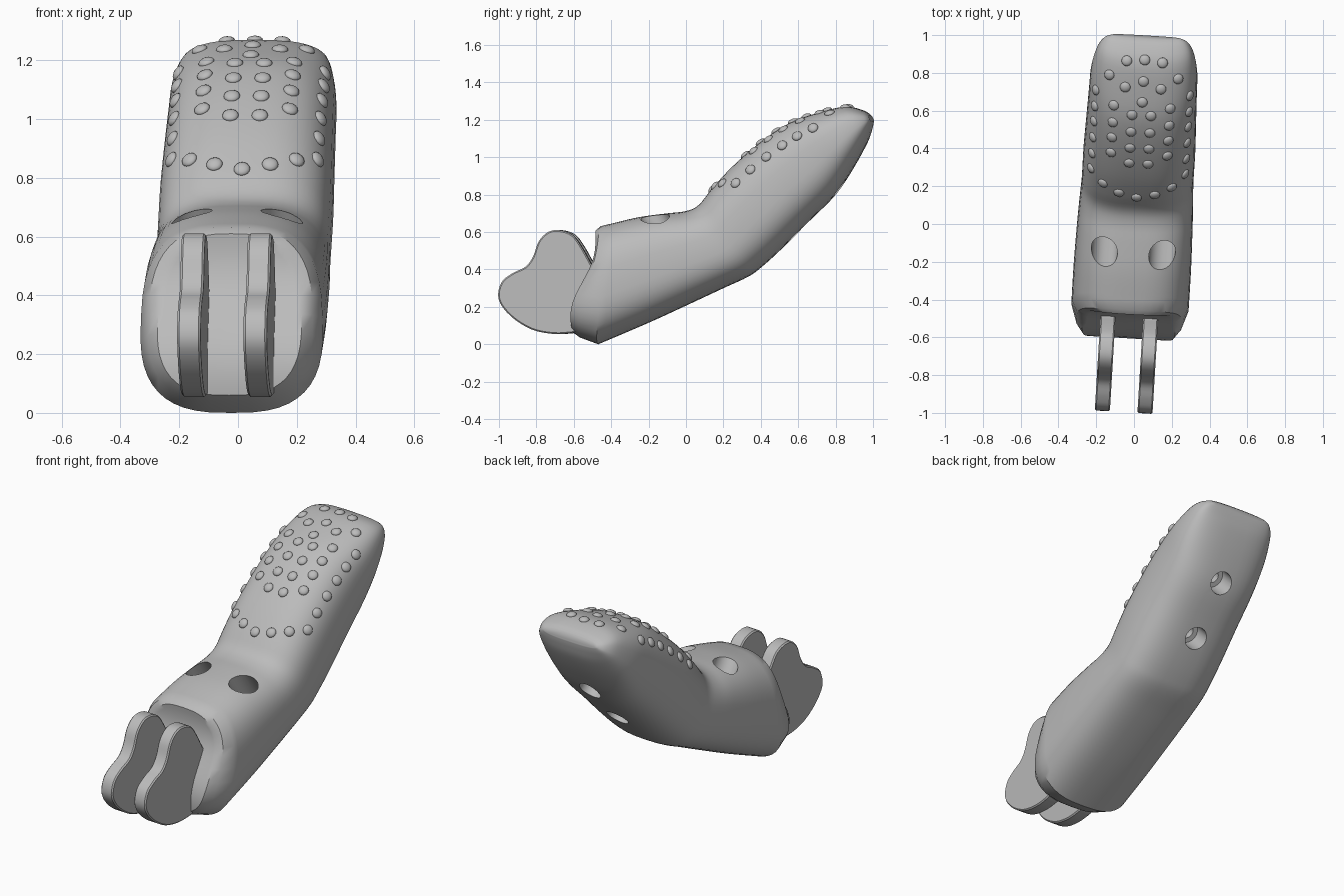
import bpy, bmesh, math
from mathutils import Vector, Matrix
from mathutils.bvhtree import BVHTree

cube = bpy.data.objects.get("Cube")
if cube:
    bpy.data.objects.remove(cube)

grey = bpy.data.materials.new("mid_grey")
grey.use_nodes = True
grey.diffuse_color = (0.5, 0.5, 0.5, 1)
grey.node_tree.nodes["Principled BSDF"].inputs["Base Color"].default_value = (0.5, 0.5, 0.5, 1)

# The whole part is turned slightly about the vertical axis
PLACE = Matrix.Translation((0.005, 0, 0)) @ Matrix.Rotation(-0.06, 4, "Z")
SIDES = 48


def add_object(name, bm):
    bmesh.ops.recalc_face_normals(bm, faces=bm.faces)
    mesh = bpy.data.meshes.new(name)
    bm.to_mesh(mesh)
    bm.free()
    mesh.materials.append(grey)
    obj = bpy.data.objects.new(name, mesh)
    bpy.context.collection.objects.link(obj)
    obj.matrix_world = PLACE
    return obj


def smooth(obj, degrees):
    bpy.ops.object.select_all(action="DESELECT")
    obj.select_set(True)
    bpy.context.view_layer.objects.active = obj
    bpy.ops.object.shade_smooth_by_angle(angle=math.radians(degrees))


def spline(rows, steps):
    """Catmull-Rom blend of rows of values."""
    out = []
    for i in range(len(rows) - 1):
        a, b, c, d = (rows[min(max(i + k, 0), len(rows) - 1)] for k in (-1, 0, 1, 2))
        for s in range(steps):
            t = s / steps
            out.append([q + 0.5 * t * (r - p + t * (2*p - 5*q + 4*r - e + t * (3*(q - r) + e - p)))
                        for p, q, r, e in zip(a, b, c, d)])
    return out + [list(rows[-1])]


def ring(bm, station, scale=1.0, wave=0.0):
    """Rounded section from a bottom point to a top point, with half width."""
    by, bz, ty, tz, w = station
    verts = []
    for i in range(SIDES):
        a = math.tau * i / SIDES
        u, v = (math.copysign(abs(f) ** (2 / 2.8), f) * scale for f in (math.cos(a), math.sin(a)))
        t = (v + 1) / 2
        verts.append(bm.verts.new((w * u * (1 - 0.04 * v),
                                   by + (ty - by) * t - wave * math.sin(math.tau * t),
                                   bz + (tz - bz) * t)))
    return verts


# Body: lofted sections (bottom y, z, top y, z, half width)
stations = [
    (-0.47, 0.0, -0.40, 0.645, 0.31), (-0.2, 0.115, -0.25, 0.68, 0.31),
    (0.05, 0.23, -0.1, 0.70, 0.305), (0.2, 0.30, 0.0, 0.712, 0.30),
    (0.33, 0.36, 0.07, 0.745, 0.295), (0.40, 0.41, 0.14, 0.83, 0.295),
    (0.5, 0.5, 0.25, 0.95, 0.295), (0.65, 0.65, 0.4, 1.08, 0.29),
    (0.8, 0.8, 0.55, 1.18, 0.285), (0.9, 0.95, 0.7, 1.235, 0.28),
    (0.97, 1.08, 0.85, 1.27, 0.255), (0.993, 1.15, 0.95, 1.25, 0.22),
    (1.0, 1.19, 0.985, 1.225, 0.18)]
bm = bmesh.new()
face_station = (-0.60, 0.06, -0.48, 0.61, 0.245)
rings = [ring(bm, face_station, s, 0.03) for s in (0.05, 0.25, 0.5, 0.75, 0.92, 1.0)]
rings.append(ring(bm, (-0.565, 0.035, -0.455, 0.632, 0.28), 1, 0.015))
rings += [ring(bm, s) for s in spline(stations, 4)]
for r0, r1 in zip(rings, rings[1:]):
    for i in range(SIDES):
        j = (i + 1) % SIDES
        bm.faces.new((r0[i], r0[j], r1[j], r1[i]))
bm.faces.new(rings[0])
bm.faces.new(rings[-1])
bmesh.ops.recalc_face_normals(bm, faces=bm.faces)
surface = BVHTree.FromBMesh(bm)
body = add_object("body", bm)


# Drilled holes
def drill(entry, direction, radius, depth):
    direction = Vector(direction).normalized()
    lead = 0.2
    cutter = bmesh.new()
    turn = direction.to_track_quat("Z", "Y").to_matrix().to_4x4()
    centre = Vector(entry) + direction * (depth - lead) / 2
    bmesh.ops.create_cone(cutter, cap_ends=True, segments=32, radius1=radius, radius2=radius,
                          depth=depth + lead, matrix=Matrix.Translation(centre) @ turn)
    tool = add_object("hole_cutter", cutter)
    tool.hide_render = True
    mod = body.modifiers.new("hole", "BOOLEAN")
    mod.operation = "DIFFERENCE"
    mod.solver = "EXACT"
    mod.object = tool
    bpy.context.view_layer.objects.active = body
    bpy.ops.object.modifier_apply(modifier=mod.name)
    bpy.data.objects.remove(tool)


for side in (-1, 1):
    drill((side * 0.153, -0.155, 0.675), (0, 0.55, -0.83), 0.07, 0.28)
for y, z in ((0.82, 0.83), (0.585, 0.585)):
    drill((0, y, z), (0, -0.71, 0.71), 0.065, 0.12)
    drill((0, y, z), (0, -0.71, 0.71), 0.038, 0.18)
smooth(body, 35)

# Pair of hinge plates
outline = [(-0.60, 0.06), (-0.70, 0.055), (-0.82, 0.08), (-0.93, 0.15), (-0.995, 0.24),
           (-0.98, 0.33), (-0.92, 0.38), (-0.85, 0.415), (-0.81, 0.47), (-0.78, 0.55),
           (-0.73, 0.60), (-0.67, 0.61), (-0.6, 0.585), (-0.55, 0.52), (-0.5, 0.43)]
outline = spline(outline, 4) + [(-0.44, 0.36), (-0.44, 0.14)]
for side, name in ((-1, "right_hinge_plate"), (1, "left_hinge_plate")):
    bm = bmesh.new()
    face = bm.faces.new([bm.verts.new((side * 0.113 - 0.04, y, z)) for y, z in outline])
    grown = bmesh.ops.extrude_face_region(bm, geom=[face])
    bmesh.ops.translate(bm, vec=(0.08, 0, 0),
                        verts=[g for g in grown["geom"] if isinstance(g, bmesh.types.BMVert)])
    bmesh.ops.recalc_face_normals(bm, faces=bm.faces)
    rims = [e for e in bm.edges if abs(e.verts[0].co.x - e.verts[1].co.x) < 0.001]
    bmesh.ops.bevel(bm, geom=rims, offset=0.007, segments=1, affect="EDGES")
    smooth(add_object(name, bm), 30)

# Grip bumps: staggered columns, closed by an arc at each end
spots = [(0, 0.14), (0, 0.645), (0, 0.755), (0, 0.87)]
columns = {0.05: (0.32, 0.40, 0.485, 0.575), 0.095: (0.16, 0.72, 0.86),
           0.15: (0.37, 0.45, 0.53, 0.62), 0.183: (0.205, 0.78),
           0.25: (0.28, 0.36, 0.445, 0.53, 0.61, 0.695)}
for x, rows in columns.items():
    spots += [(side * x, y) for y in rows for side in (-1, 1)]
bm = bmesh.new()
for x, y in spots:
    hit, normal, _, _ = surface.ray_cast(Vector((x, y, 3)), Vector((0, 0, -1)))
    if hit:
        turn = normal.to_track_quat("Z", "Y").to_matrix().to_4x4()
        bmesh.ops.create_uvsphere(bm, u_segments=16, v_segments=8, radius=1,
                                  matrix=Matrix.Translation(hit) @ turn
                                  @ Matrix.Diagonal((0.028, 0.028, 0.015, 1)))
smooth(add_object("grip_bumps", bm), 60)
